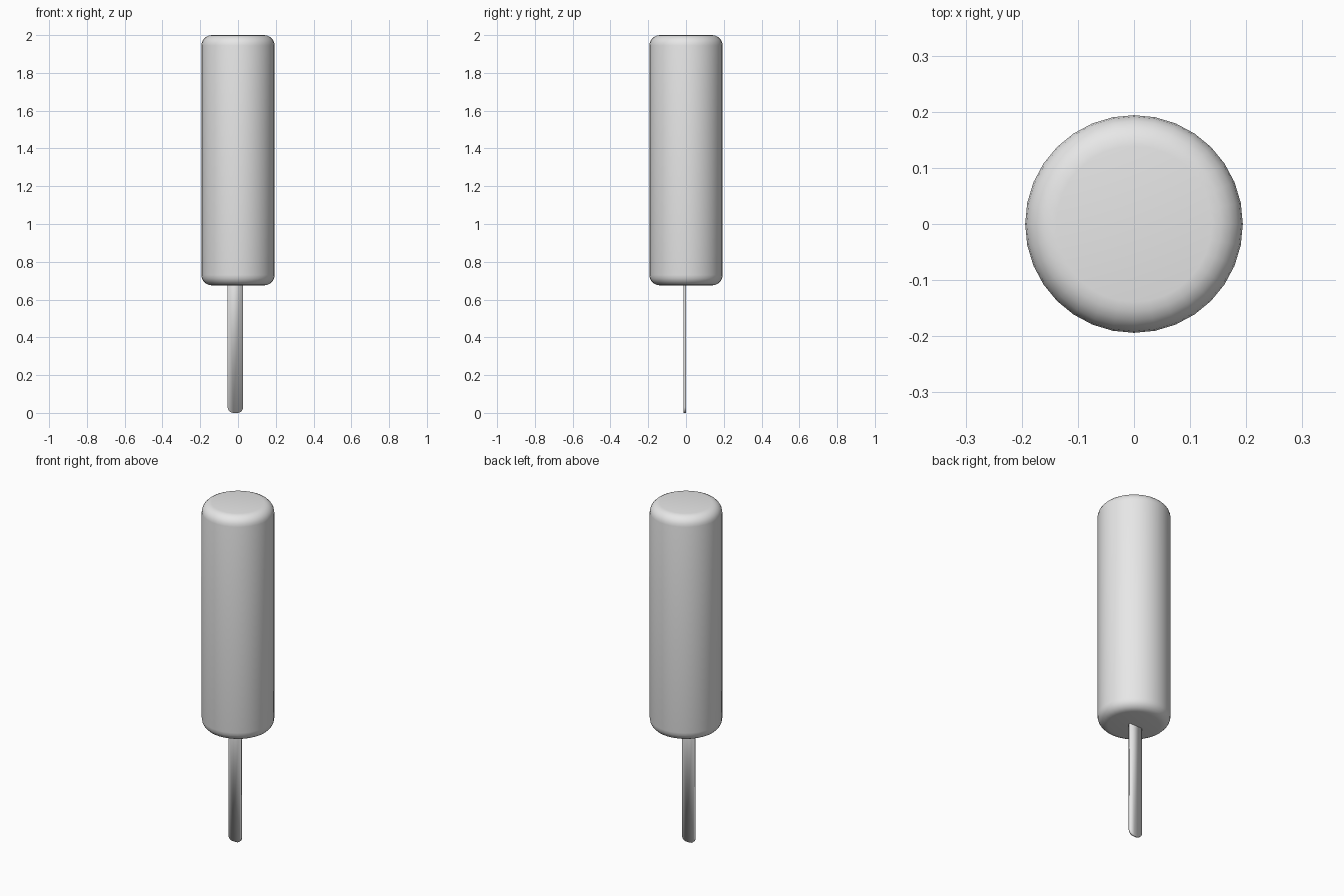
import bpy
import bmesh
import math

default = bpy.data.objects.get("Cube")
if default:
    bpy.data.objects.remove(default, do_unlink=True)

grey = bpy.data.materials.new("plain grey")
grey.use_nodes = True
grey.diffuse_color = (0.8, 0.8, 0.8, 1)
grey.node_tree.nodes["Principled BSDF"].inputs["Base Color"].default_value = (0.8, 0.8, 0.8, 1)


def add_part(name, bm):
    """Turn a bmesh into a smooth shaded object."""
    bmesh.ops.recalc_face_normals(bm, faces=bm.faces)
    for face in bm.faces:
        face.smooth = True
    mesh = bpy.data.meshes.new(name)
    bm.to_mesh(mesh)
    bm.free()
    mesh.materials.append(grey)
    obj = bpy.data.objects.new(name, mesh)
    bpy.context.collection.objects.link(obj)
    return obj


# Ice body: upright cylinder with rounded rims
BOTTOM, TOP, RADIUS, ROUND = 0.675, 2.0, 0.194, 0.055
bm = bmesh.new()
bmesh.ops.create_cone(bm, cap_ends=True, segments=32, radius1=RADIUS, radius2=RADIUS, depth=TOP - BOTTOM)
bmesh.ops.translate(bm, verts=bm.verts, vec=(0, 0, (TOP + BOTTOM) / 2))
rims = [e for e in bm.edges if abs(e.verts[0].co.z - e.verts[1].co.z) < 0.01]
bmesh.ops.bevel(bm, geom=rims, offset=ROUND, segments=5, profile=0.5, affect='EDGES')
add_part("ice_body", bm)

# Stick: thin flat slat with rounded ends, its top sunk into the body
WIDTH, THICK, LENGTH = 0.082, 0.012, 0.9
bm = bmesh.new()
bmesh.ops.create_cube(bm, size=1)
bmesh.ops.scale(bm, verts=bm.verts, vec=(WIDTH, THICK, LENGTH))
bmesh.ops.translate(bm, verts=bm.verts, vec=(-0.014, -0.006, LENGTH / 2))
corners = [e for e in bm.edges if abs(e.verts[0].co.y - e.verts[1].co.y) > 0.01]
bmesh.ops.bevel(bm, geom=corners, offset=0.03, segments=5, profile=0.5, affect='EDGES')
add_part("stick", bm)
